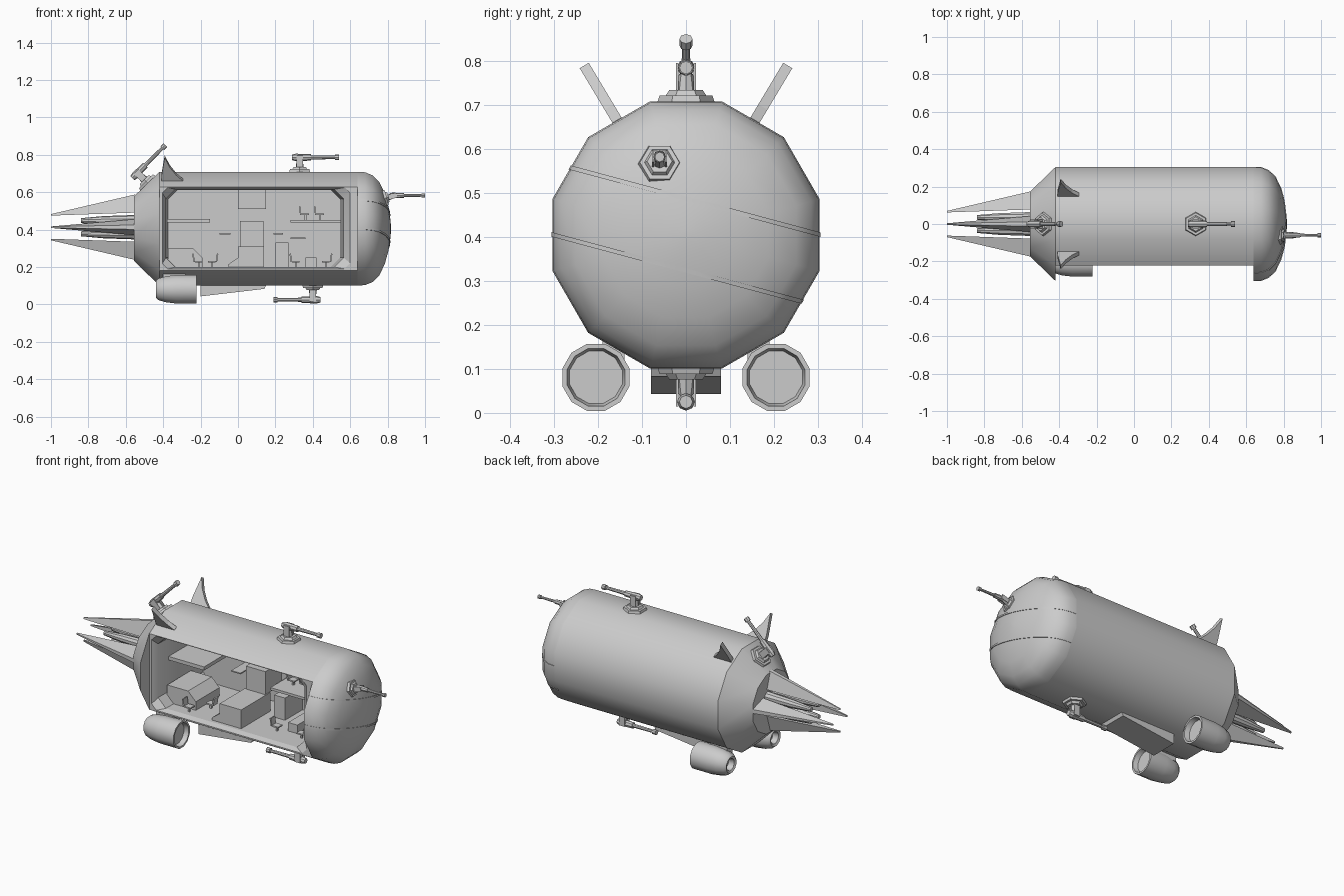
import bpy, bmesh, math
from mathutils import Matrix, Vector

if "Cube" in bpy.data.objects:
    bpy.data.objects.remove(bpy.data.objects["Cube"])

CZ = 0.405   # height of the hull axis
R = 0.315    # hull corner radius


def finish(name, bm, smooth=True):
    bmesh.ops.recalc_face_normals(bm, faces=bm.faces[:])
    me = bpy.data.meshes.new(name)
    bm.to_mesh(me)
    bm.free()
    ob = bpy.data.objects.new(name, me)
    bpy.context.collection.objects.link(ob)
    if smooth:
        shade(ob)
    return ob


def shade(ob, angle=34):
    bpy.ops.object.select_all(action='DESELECT')
    ob.select_set(True)
    bpy.context.view_layer.objects.active = ob
    bpy.ops.object.shade_smooth_by_angle(angle=math.radians(angle))


def loft(bm, rings, cap=True):
    vs = [[bm.verts.new(p) for p in ring] for ring in rings]
    n = len(vs[0])
    for a, b in zip(vs, vs[1:]):
        for i in range(n):
            bm.faces.new((a[i], a[(i + 1) % n], b[(i + 1) % n], b[i]))
    if cap:
        bm.faces.new(vs[0])
        bm.faces.new(vs[-1])


def lathe(name, profile, y=0, z=CZ, sides=12):
    bm = bmesh.new()
    loft(bm, [[(x, y + r * math.cos(math.tau * (i + .5) / sides), z + r * math.sin(math.tau * (i + .5) / sides))
               for i in range(sides)] for x, r in profile])
    return finish(name, bm)


def add_box(bm, lo, hi, mat=Matrix()):
    lo, hi = Vector(lo), Vector(hi)
    bmesh.ops.create_cube(bm, size=1, matrix=mat @ Matrix.Translation((lo + hi) / 2) @ Matrix.Diagonal((*(hi - lo), 1)))


def box(name, lo, hi):
    bm = bmesh.new()
    add_box(bm, lo, hi)
    return finish(name, bm, False)


def prism(name, pts, y0, y1):
    """x-z outline extruded along y"""
    bm = bmesh.new()
    loft(bm, [[(x, y, z) for x, z in pts] for y in (y0, y1)])
    return finish(name, bm, False)


def boolean(ob, cutter, op='DIFFERENCE'):
    m = ob.modifiers.new('cut', 'BOOLEAN')
    m.object, m.operation, m.solver = cutter, op, 'EXACT'
    deps = bpy.context.evaluated_depsgraph_get()
    me = bpy.data.meshes.new_from_object(ob.evaluated_get(deps))
    ob.modifiers.clear()
    ob.data = me
    bpy.data.objects.remove(cutter)


# hull with flat open front and a chamfered cabin
hull = lathe('hull', [(-.42, R), (.64, R)])
boolean(hull, box('front_cutter', (-1, -.6, -.2), (1, -.222, 1)))


def octagon(x0, x1, z0, z1, c, y):
    return [(x, y, z) for x, z in ((x0 + c, z0), (x1 - c, z0), (x1, z0 + c), (x1, z1 - c),
                                   (x1 - c, z1), (x0 + c, z1), (x0, z1 - c), (x0, z0 + c))]


bm = bmesh.new()
loft(bm, [octagon(-.41, .625, .187, .627, .02, -.26), octagon(-.405, .60, .19, .625, .03, -.222),
          octagon(-.385, .565, .2, .615, .05, -.19), octagon(-.375, .545, .2, .612, .05, .212)])
boolean(hull, finish('cabin_cutter', bm, False))
shade(hull)

# nose dome and tail cone
DOME = [(.64, R), (.68, .312), (.72, .295), (.755, .26), (.785, .195), (.805, .12), (.815, .05), (.818, .012)]
lathe('nose_dome', DOME)
lathe('tail_cone', [(-.42, R), (-.555, .18)])

# tilted seam bands on the dome
for i, h in enumerate((.08, -.078)):
    seam = lathe(f'dome_seam_{i}', [(x + .003, r + .002) for x, r in DOME])
    bm = bmesh.new()
    add_box(bm, (.5, -.5, h - .005), (1, .5, h + .005),
            Matrix.Translation((0, 0, CZ)) @ Matrix.Rotation(math.radians(-15), 4, 'X'))
    boolean(seam, finish('seam_cutter', bm, False), 'INTERSECT')
    shade(seam)

# tail spikes: four wedge fins round a slim centre cone
for k in range(4):
    bm = bmesh.new()
    rot = Matrix.Translation((0, 0, CZ + .008)) @ Matrix.Rotation(k * math.pi / 2, 4, 'X')
    root = [(-.55, -.043, .078), (-.55, .043, .078), (-.55, .012, .175), (-.55, -.012, .175)]
    tip = [(-1, -.004, .062), (-1, .004, .062), (-1, .003, .07), (-1, -.003, .07)]
    loft(bm, [[rot @ Vector(p) for p in ring] for ring in (root, tip)])
    finish(f'tail_spike_{k}', bm, False)
    a = math.pi / 4 + k * math.pi / 2
    lathe(f'exhaust_{k}', [(-.55, .03), (-.72, .024), (-.84, .013)], .05 * math.cos(a), .413 + .05 * math.sin(a), 10)

# swept dorsal fins and side engine pods
for s, side in ((1, 'left'), (-1, 'right')):
    bm = bmesh.new()
    rot = Matrix.Translation((0, 0, CZ)) @ Matrix.Rotation(-s * math.radians(31), 4, 'X')
    prof = [(-.41, .27), (-.41, .33), (-.392, .45), (-.365, .39), (-.33, .34), (-.295, .305), (-.295, .27)]
    loft(bm, [[rot @ Vector((x, t, r)) for x, r in prof] for t in (-.012, .012)])
    finish(f'dorsal_fin_{side}', bm, False)
    lathe(f'engine_pod_{side}', [(-.40, .028), (-.432, .035), (-.438, .048), (-.425, .06), (-.385, .072),
                                 (-.33, .079), (-.222, .079), (-.222, .068), (-.25, .062)], s * .205, .081)
    box(f'engine_mount_{side}', (-.40, min(s * .14, s * .19), .11), (-.28, max(s * .14, s * .19), .19))

# keel wedge under the belly
prism('keel', [(-.2, .12), (-.2, .043), (.14, .083), (.16, .12)], -.08, .08)


def turret(name, loc, tilt, pitch=0, s=1):
    """hexagonal base, two arms and a gun; tilt and pitch are degrees about y"""
    base = Matrix.Translation(loc) @ Matrix.Rotation(math.radians(tilt), 4, 'Y') @ Matrix.Scale(s, 4)
    gun = base @ Matrix.Translation((0, 0, .075)) @ Matrix.Rotation(math.radians(pitch), 4, 'Y')
    bm = bmesh.new()

    def cone(mat, r1, r2, a, b, n, axis_x=False):
        turn = Matrix.Rotation(math.pi / 2, 4, 'Y') if axis_x else Matrix()
        bmesh.ops.create_cone(bm, cap_ends=True, segments=n, radius1=r1, radius2=r2, depth=b - a,
                              matrix=mat @ turn @ Matrix.Translation((0, 0, (a + b) / 2)))
    cone(base, .067, .06, -.01, .012, 6)
    cone(base, .046, .038, .012, .024, 6)
    cone(base, .022, .016, .02, .06, 8)
    for y in (-.023, .017):
        add_box(bm, (-.018, y, .02), (.018, y + .006, .085), base)
    cone(gun, .015, .02, -.04, -.02, 8, True)
    cone(gun, .02, .017, -.02, .06, 8, True)
    cone(gun, .011, .009, .06, .19, 8, True)
    cone(gun, .015, .015, .188, .21, 8, True)
    finish(name, bm)


turret('top_turret', (.33, 0, .711), 0)
turret('belly_turret', (.4, 0, .1), 180)
turret('tail_turret', (-.484, 0, .65), -45)
turret('nose_turret', (.787, -.06, .568), 75, -75, .75)

# cabin decks, lockers and consoles
box('left_bunk', (-.38, -.1, .437), (-.15, .215, .458))
box('right_deck', (.28, -.1, .437), (.55, .215, .452))
prism('left_locker', [(-.375, .2), (-.19, .2), (-.19, .25), (-.24, .3), (-.375, .3)], -.12, .1)
box('centre_block', (.0, -.17, .195), (.14, .1, .31))
prism('centre_ramp', [(-.05, .2), (0, .2), (0, .25), (-.05, .215)], -.17, -.05)
box('centre_console', (.01, .06, .31), (.135, .215, .445))
box('ceiling_unit', (0, .1, .51), (.15, .215, .612))
box('step_left', (-.1, .08, .375), (-.04, .215, .382))
box('step_right', (.19, .08, .375), (.24, .215, .382))
box('shelf_right', (.28, .1, .35), (.36, .215, .357))
box('work_table', (.36, -.05, .2), (.42, .1, .25))
box('side_cabinet', (.2, .05, .2), (.27, .21, .33))


# crew chairs: seat, post and leaning back
def chair(name, x, y, z, d):
    bm = bmesh.new()
    m = Matrix.Translation((x, y, z)) @ Matrix.Diagonal((d, 1, 1, 1))
    add_box(bm, (-.02, -.02, .025), (.02, .02, .033), m)
    add_box(bm, (-.005, -.005, 0), (.005, .005, .025), m)
    add_box(bm, (-.024, -.02, .03), (-.016, .02, .075), m @ Matrix.Rotation(-.15, 4, 'Y'))
    finish(name, bm, False)


for i, c in enumerate(((.31, -.08, .2, 1), (.47, -.08, .2, -1), (.36, 0, .452, 1), (.44, 0, .452, 1),
                       (-.21, -.15, .2, 1), (-.14, -.05, .2, -1))):
    chair(f'chair_{i}', *c)
